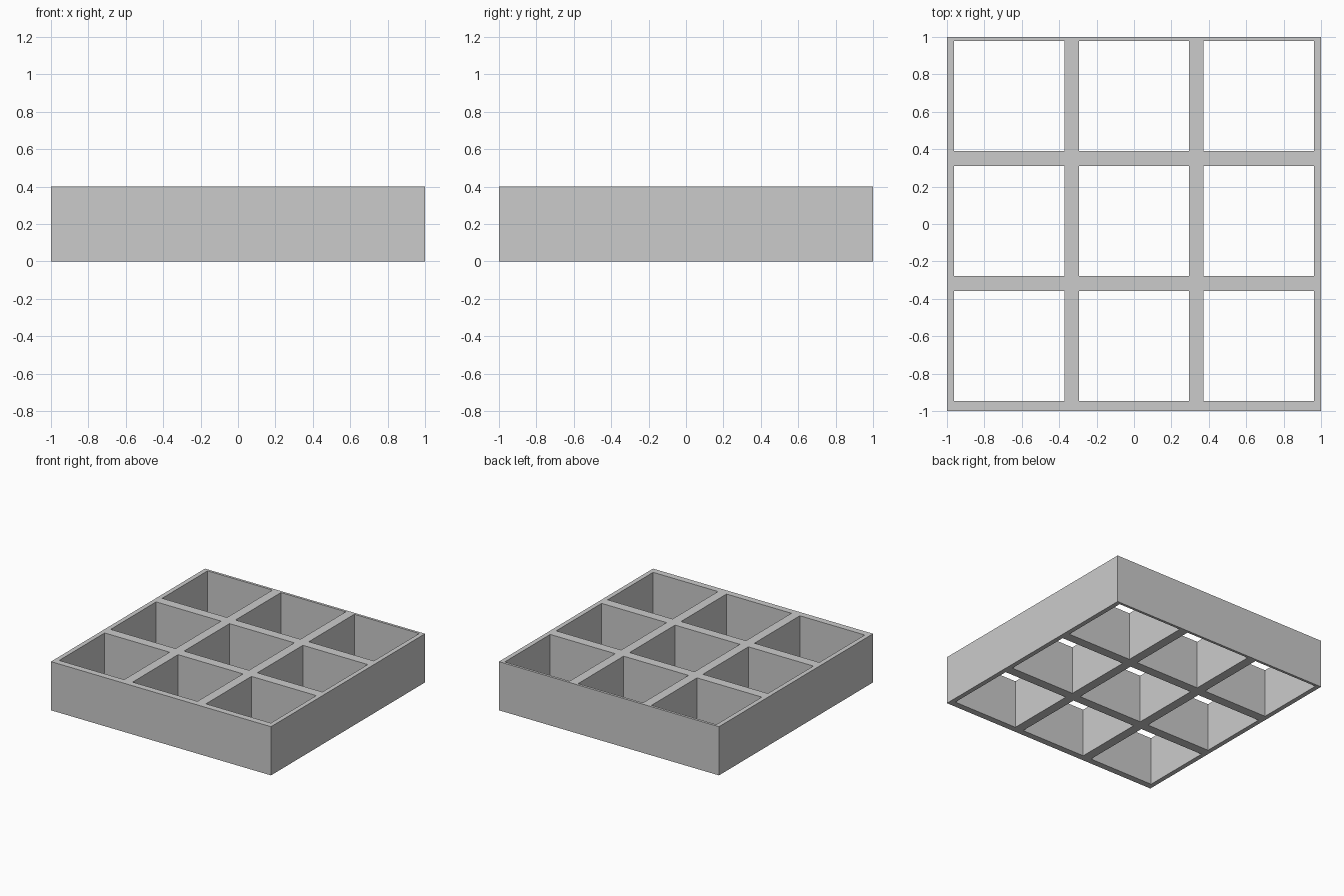
import bpy
import bmesh

if "Cube" in bpy.data.objects:
    bpy.data.objects.remove(bpy.data.objects["Cube"])

HEIGHT = 0.4
HOLE = 0.59                      # side of each square opening
X_CENTRES = (-0.667, 0.0, 0.667)
Y_CENTRES = (-0.652, 0.016, 0.684)  # openings sit slightly towards the back


def edges(centres):
    """Grid lines: outer border plus both sides of every opening."""
    lines = [-1.0]
    for c in centres:
        lines += [c - HOLE / 2, c + HOLE / 2]
    return lines + [1.0]


xs, ys = edges(X_CENTRES), edges(Y_CENTRES)
bm = bmesh.new()
verts = [[bm.verts.new((x, y, 0)) for y in ys] for x in xs]

# Flat lattice: fill every cell except the openings (odd row and odd column)
for i in range(len(xs) - 1):
    for j in range(len(ys) - 1):
        if i % 2 and j % 2:
            continue
        bm.faces.new((verts[i][j], verts[i + 1][j],
                      verts[i + 1][j + 1], verts[i][j + 1]))

# Raise the lattice into walls, keeping the underside
base = bm.faces[:]
result = bmesh.ops.extrude_face_region(bm, geom=base, use_keep_orig=True)
top = [g for g in result["geom"] if isinstance(g, bmesh.types.BMVert)]
bmesh.ops.translate(bm, verts=top, vec=(0, 0, HEIGHT))
bmesh.ops.recalc_face_normals(bm, faces=bm.faces[:])

mesh = bpy.data.meshes.new("compartment_frame")
bm.to_mesh(mesh)
bm.free()
bpy.context.collection.objects.link(bpy.data.objects.new("compartment_frame", mesh))
